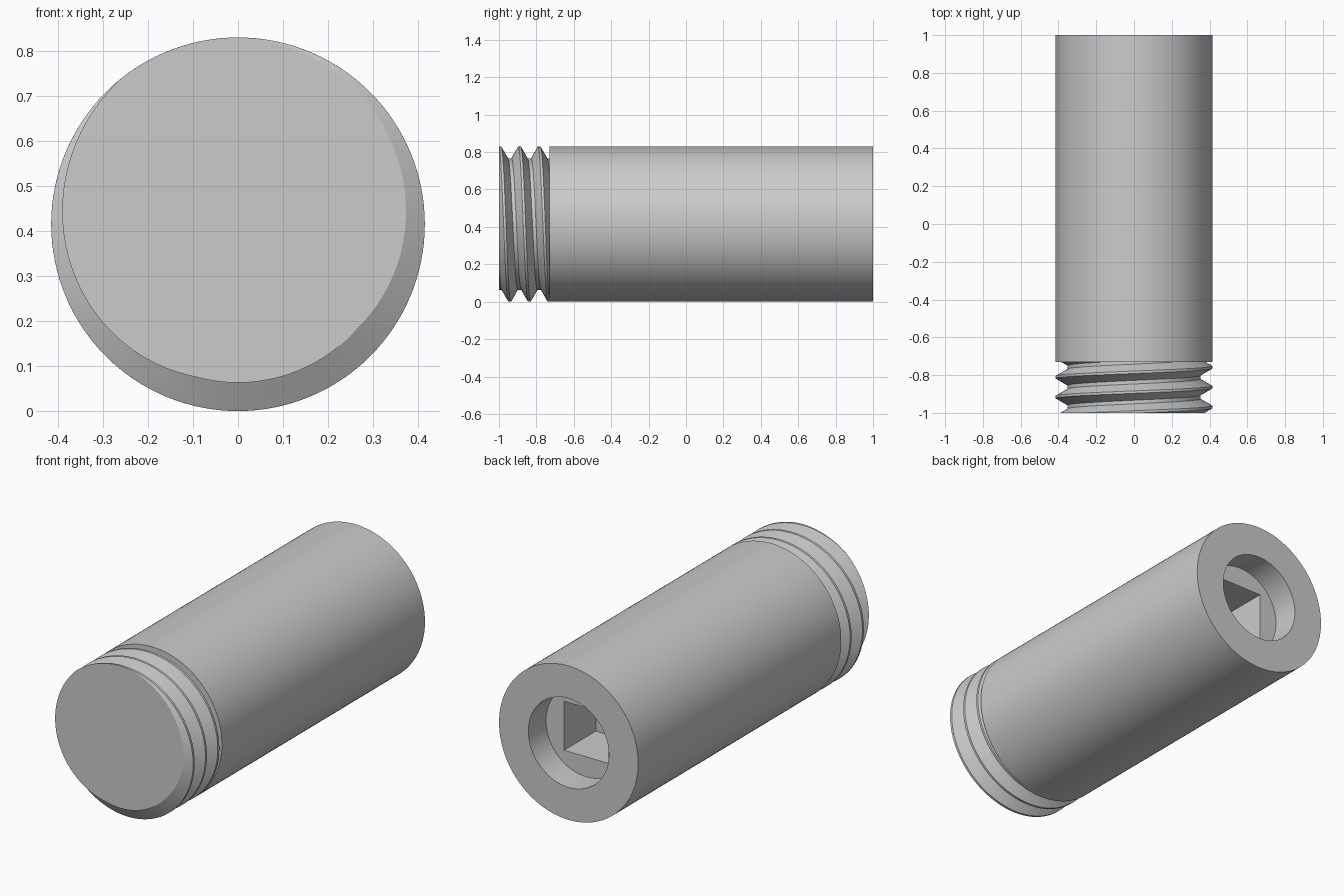
import bpy, bmesh, math

if "Cube" in bpy.data.objects:
    bpy.data.objects.remove(bpy.data.objects["Cube"], do_unlink=True)

R, ROOT = 0.415, 0.352          # outer and thread root radius, axis height = R
FRONT, SHOULDER, BACK = -1.0, -0.73, 1.0
PITCH, CREST_Y, STEPS = 0.105, -0.89, 96

steel = bpy.data.materials.new("plain grey metal")
steel.use_nodes = True
grey = (0.6, 0.6, 0.6, 1)
steel.diffuse_color = grey
steel.node_tree.nodes["Principled BSDF"].inputs["Base Color"].default_value = grey


def cylinder(name, radius, y0, y1):
    bpy.ops.mesh.primitive_cylinder_add(
        vertices=128, radius=radius, depth=y1 - y0,
        location=(0, (y0 + y1) / 2, R), rotation=(math.pi / 2, 0, 0))
    bpy.context.object.name = name
    return bpy.context.object


def cut(target, cutter):
    mod = target.modifiers.new("cut", 'BOOLEAN')
    mod.operation, mod.solver, mod.object = 'DIFFERENCE', 'EXACT', cutter
    bpy.context.view_layer.objects.active = target
    bpy.ops.object.modifier_apply(modifier=mod.name)
    bpy.data.objects.remove(cutter, do_unlink=True)


def finish(obj):
    obj.data.materials.clear()
    obj.data.materials.append(steel)
    bpy.ops.object.select_all(action='DESELECT')
    obj.select_set(True)
    bpy.context.view_layer.objects.active = obj
    bpy.ops.object.shade_smooth_by_angle()


# Body: plain barrel with a round recess and a square drive socket at the back
body = cylinder("body", R, SHOULDER, BACK)
cut(body, cylinder("recess_cutter", 0.24, 0.85, 1.1))
bpy.ops.mesh.primitive_cube_add(size=1, location=(0, 0.74, R))
socket = bpy.context.object
socket.scale = (0.264, 0.32, 0.264)
cut(body, socket)
finish(body)

# Thread: one pitch of the profile swept along a helix, trimmed flat at both ends
profile = [(-0.0065, R), (0.0065, R), (0.043, ROOT), (0.062, ROOT), (PITCH - 0.0065, R)]
bm = bmesh.new()
previous = None
for i in range(STEPS * 7 + 1):
    a = 2 * math.pi * i / STEPS
    base = CREST_Y + PITCH * (i / STEPS - 4)
    row = [bm.verts.new((r * math.sin(a), base + y, R + r * math.cos(a))) for y, r in profile]
    if previous:
        for k in range(len(row) - 1):
            bm.faces.new((previous[k], previous[k + 1], row[k + 1], row[k]))
    previous = row
bmesh.ops.remove_doubles(bm, verts=bm.verts, dist=0.0001)
for y, side in ((FRONT, -1), (SHOULDER, 1)):
    bmesh.ops.bisect_plane(bm, geom=bm.verts[:] + bm.edges[:] + bm.faces[:],
                           plane_co=(0, y, 0), plane_no=(0, side, 0), clear_outer=True)
    rim = [e for e in bm.edges if all(abs(v.co.y - y) < 1e-4 for v in e.verts)]
    # End cap fanned from the axis
    hub = bm.verts.new((0, y, R))
    for e in rim:
        bm.faces.new((e.verts[0], e.verts[1], hub))
bmesh.ops.recalc_face_normals(bm, faces=bm.faces)
mesh = bpy.data.meshes.new("thread")
bm.to_mesh(mesh)
bm.free()
thread = bpy.data.objects.new("thread", mesh)
bpy.context.collection.objects.link(thread)
finish(thread)
